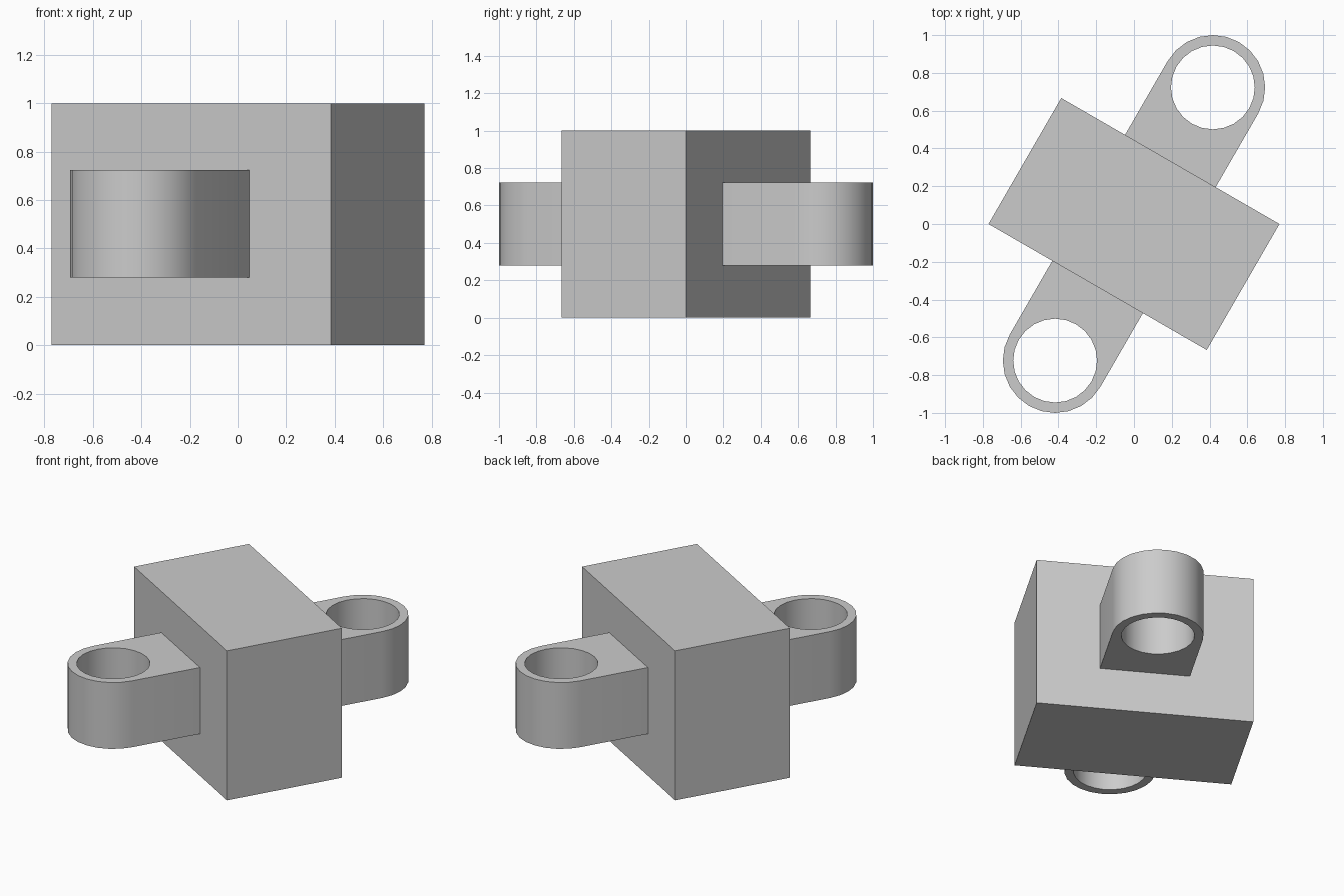
import bpy, bmesh, math
from mathutils import Matrix

cube = bpy.data.objects.get("Cube")
if cube:
    bpy.data.objects.remove(cube, do_unlink=True)

WIDTH, DEPTH, HEIGHT = 1.334, 0.77, 1.0
TURN = math.radians(-30)
LUG_R, HOLE_R, LUG_REACH = 0.277, 0.222, 0.835
LUG_BOTTOM, LUG_TOP = 0.28, 0.724
STEPS = 24

grey = bpy.data.materials.new("light grey")
grey.use_nodes = True
colour = (0.6, 0.6, 0.6, 1)
grey.diffuse_color = colour
grey.node_tree.nodes["Principled BSDF"].inputs["Base Color"].default_value = colour


def finish(name, bm, angle):
    """Turn a bmesh into a named, coloured object rotated about z."""
    bmesh.ops.recalc_face_normals(bm, faces=bm.faces)
    bm.transform(Matrix.Rotation(angle, 4, "Z"))
    mesh = bpy.data.meshes.new(name)
    bm.to_mesh(mesh)
    bm.free()
    mesh.materials.append(grey)
    obj = bpy.data.objects.new(name, mesh)
    bpy.context.collection.objects.link(obj)
    return obj


def arc(radius, sweep, steps):
    return [(radius * math.cos(sweep * i / steps),
             LUG_REACH + radius * math.sin(sweep * i / steps)) for i in range(steps + 1)]


def lug(name, angle):
    """Round-ended lug with a vertical through hole."""
    outer = [(-LUG_R, DEPTH / 2), (LUG_R, DEPTH / 2)] + arc(LUG_R, math.pi, STEPS // 2)
    hole = arc(HOLE_R, math.tau, STEPS)[:-1]
    bm = bmesh.new()
    edges = []
    for loop in (outer, hole):
        verts = [bm.verts.new((x, y, LUG_BOTTOM)) for x, y in loop]
        edges += [bm.edges.new((verts[i - 1], verts[i])) for i in range(len(verts))]
    bmesh.ops.triangle_fill(bm, edges=edges, use_beauty=True, normal=(0, 0, 1))
    ext = bmesh.ops.extrude_face_region(bm, geom=bm.faces[:], use_keep_orig=True)
    top = [g for g in ext["geom"] if isinstance(g, bmesh.types.BMVert)]
    bmesh.ops.translate(bm, verts=top, vec=(0, 0, LUG_TOP - LUG_BOTTOM))
    obj = finish(name, bm, angle)
    # Smooth round walls, sharp rims
    bpy.ops.object.select_all(action="DESELECT")
    obj.select_set(True)
    bpy.context.view_layer.objects.active = obj
    bpy.ops.object.shade_smooth_by_angle(angle=math.radians(30))


# Main block
block = bmesh.new()
bmesh.ops.create_cube(block, size=1)
block.transform(Matrix.Translation((0, 0, HEIGHT / 2)) @ Matrix.Diagonal((WIDTH, DEPTH, HEIGHT, 1)))
finish("block", block, TURN)

# Lugs on the two wide faces
lug("back_lug", TURN)
lug("front_lug", TURN + math.pi)
